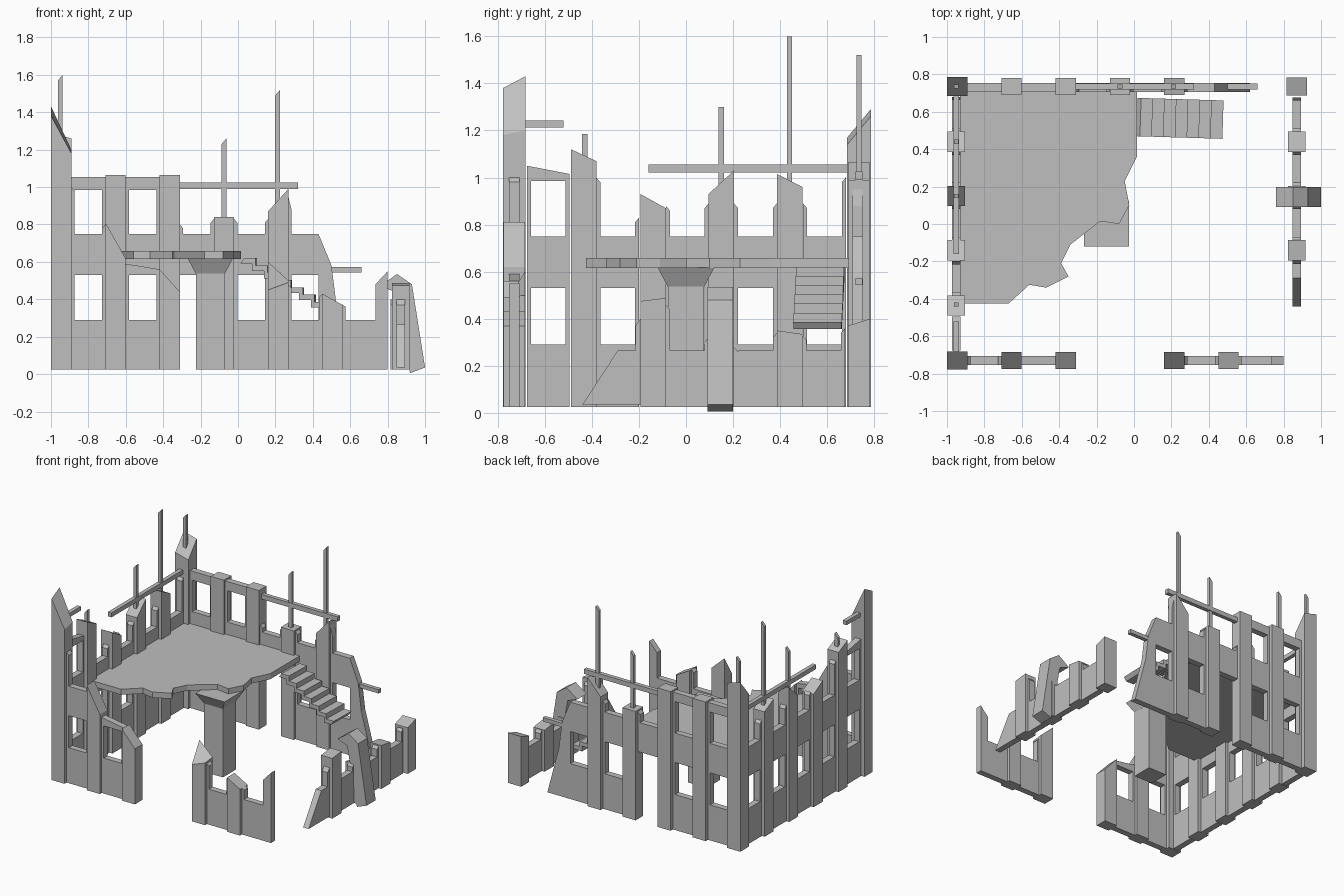
import bpy, bmesh, math

default_cube = bpy.data.objects.get("Cube")
if default_cube:
    bpy.data.objects.remove(default_cube, do_unlink=True)

concrete = bpy.data.materials.new("concrete_grey")
concrete.use_nodes = True
grey = (0.52, 0.52, 0.52, 1)
concrete.diffuse_color = grey
concrete.node_tree.nodes["Principled BSDF"].inputs["Base Color"].default_value = grey

GROUND, SILL, PIER, HALF = 0.025, 0.75, 0.108, 0.054
LOWER, UPPER = (0.29, 0.53), (0.75, 0.985)
LEFT, RIGHT, FRONT, BACK = -0.95, 0.87, -0.73, 0.735


def finish(bm, name):
    bmesh.ops.recalc_face_normals(bm, faces=bm.faces)
    mesh = bpy.data.meshes.new(name)
    bm.to_mesh(mesh)
    bm.free()
    mesh.materials.append(concrete)
    obj = bpy.data.objects.new(name, mesh)
    bpy.context.collection.objects.link(obj)
    return obj


def panel(name, axis, offset, thickness, outline, holes=()):
    """Flat outline with holes, given thickness about its own plane."""
    bm = bmesh.new()
    for loop in (outline, *holes):
        verts = [bm.verts.new((u, v, 0)) for u, v in loop]
        for i, vert in enumerate(verts):
            bm.edges.new((verts[i - 1], vert))
    bmesh.ops.triangle_fill(bm, use_beauty=True, edges=bm.edges[:], normal=(0, 0, 1))
    for vert in bm.verts:
        u, v = vert.co.x, vert.co.y
        vert.co = {"x": (u, offset, v), "y": (offset, u, v), "z": (u, v, offset)}[axis]
    obj = finish(bm, name)
    solid = obj.modifiers.new("thickness", "SOLIDIFY")
    solid.thickness = thickness
    solid.offset = 0
    return obj


def block(name, x, y, width, depth, base, tops):
    """Box with one top height per corner: -x-y, +x-y, -x+y, +x+y."""
    bm = bmesh.new()
    bmesh.ops.create_cube(bm, size=1)
    for vert in bm.verts:
        corner = (vert.co.x > 0) + 2 * (vert.co.y > 0)
        vert.co.z = tops[corner] if vert.co.z > 0 else base
        vert.co.x = x + vert.co.x * width
        vert.co.y = y + vert.co.y * depth
    return finish(bm, name)


def bay(name, axis, offset, centre, left, right, sill=None, windows=(LOWER,), base=GROUND):
    """Wall between two piers; with a sill, only broken strips rise beside the piers."""
    a, b = centre - 0.145 + HALF, centre + 0.145 - HALF
    inner_a, inner_b = a + 0.017, b - 0.017
    outline = [(a, base), (b, base), (b, right)]
    if sill:
        outline += [(inner_b, right - 0.02), (inner_b, sill), (inner_a, sill), (inner_a, left - 0.02)]
    outline.append((a, left))
    holes = [[(inner_a, lo), (inner_b, lo), (inner_b, hi), (inner_a, hi)] for lo, hi in windows]
    panel(name, axis, offset, 0.046, outline, holes)


def piers(name, axis, offset, rows):
    """Piers along a wall: position, top at the start side, top at the end side."""
    for i, (place, start, end) in enumerate(rows):
        if axis == "x":
            block(f"{name}_{i}", place, offset, PIER, 0.09, GROUND, (start, end, start, end))
        else:
            block(f"{name}_{i}", offset, place, 0.092, PIER, GROUND, (start, start, end, end))


# Corner piers with broken tops
block("front_left_corner", -0.945, FRONT, PIER, 0.095, GROUND, (1.38, 1.18, 1.43, 1.2))
block("back_left_corner", -0.945, BACK, PIER, 0.1, GROUND, (1.17, 1.14, 1.29, 1.26))
block("back_right_corner", RIGHT, BACK, PIER, 0.095, GROUND, (0.37, 0.37, 0.4, 0.4))

# Back wall
piers("back_pier", "x", BACK, [(-0.655, 1.065, 1.065), (-0.365, 1.065, 1.065),
                               (-0.075, 0.84, 0.84), (0.215, 0.87, 0.99)])
for i, middle in enumerate((-0.8, -0.51)):
    bay(f"back_tall_bay_{i}", "x", BACK - 0.005, middle, 1.053, 1.053, windows=(LOWER, UPPER))
bay("back_doorway_bay", "x", BACK - 0.005, -0.22, 0.8, 0.83, SILL, (), LOWER[1])
bay("back_stair_bay", "x", BACK - 0.005, 0.07, 0.83, 0.83, SILL)
panel("back_broken_end", "x", BACK - 0.005, 0.046,
      [(0.269, GROUND), (0.62, GROUND), (0.525, 0.38), (0.5, 0.58), (0.43, SILL),
       (0.286, SILL), (0.286, 0.88), (0.269, 0.95)],
      [[(0.286, LOWER[0]), (0.43, LOWER[0]), (0.43, LOWER[1]), (0.286, LOWER[1])]])

# Left wall
piers("left_pier", "y", LEFT, [(-0.435, 1.12, 1.07), (-0.14, 0.93, 0.87),
                               (0.15, 0.93, 1.03), (0.44, 1.015, 0.96)])
bay("left_tall_bay", "y", LEFT, -0.585, 1.05, 1.015, windows=(LOWER, UPPER))
for i, (middle, start, end) in enumerate([(-0.29, 1.0, 0.83), (0.005, 0.88, 0.89),
                                          (0.295, 0.89, 0.89), (0.588, 0.89, 1.0)]):
    bay(f"left_low_bay_{i}", "y", LEFT, middle, start, end, SILL)

# Front wall, two remaining pieces
piers("front_pier", "x", FRONT, [(-0.655, 0.81, 0.62), (-0.365, 0.56, 0.44), (0.505, 0.43, 0.37)])
block("front_peaked_pier", 0.215, FRONT, PIER, 0.09, GROUND, (0.45, 0.49, 0.6, 0.5))
bay("front_corner_bay", "x", FRONT, -0.8, 1.0, 0.8, SILL)
bay("front_sloped_bay", "x", FRONT, -0.51, 0.59, 0.56)
bay("front_low_bay", "x", FRONT, 0.36, 0.48, 0.43, LOWER[0], ())
panel("front_broken_end", "x", FRONT, 0.046,
      [(0.559, GROUND), (0.8, GROUND), (0.8, 0.55), (0.735, 0.48), (0.735, LOWER[0]),
       (0.576, LOWER[0]), (0.576, 0.36), (0.559, 0.37)])

# Right wall, mostly collapsed
piers("right_pier", "y", RIGHT, [(-0.14, 0.475, 0.488), (0.15, 0.32, 0.3), (0.44, 0.35, 0.335)])
panel("right_broken_end", "y", RIGHT, 0.046,
      [(-0.44, 0.035), (-0.194, 0.035), (-0.194, 0.4), (-0.215, 0.37), (-0.215, 0.265), (-0.29, 0.265)])
for i, (middle, start, end) in enumerate([(0.005, 0.46, 0.32), (0.295, 0.28, 0.34), (0.585, 0.33, 0.36)]):
    bay(f"right_low_bay_{i}", "y", RIGHT, middle, start, end, 0.265, ())
panel("leaning_slab", "x", 0.145, PIER,
      [(0.92, 0.005), (1.0, 0.035), (0.93, 0.48), (0.85, 0.535), (0.76, 0.47), (0.84, 0.44)])

# Broken upper floor and its supporting column
panel("upper_floor", "z", 0.636, 0.042,
      [(-0.93, 0.71), (0.015, 0.71), (0.015, 0.36), (-0.05, 0.23), (-0.025, 0.1), (-0.08, 0.0),
       (-0.18, 0.015), (-0.34, -0.11), (-0.39, -0.21), (-0.35, -0.28), (-0.47, -0.34),
       (-0.56, -0.325), (-0.67, -0.425), (-0.93, -0.425)])
block("floor_column", -0.148, 0.0, 0.155, 0.155, GROUND, [0.54] * 4)
bm = bmesh.new()
bmesh.ops.create_cone(bm, cap_ends=True, segments=4, radius1=0.11, radius2=0.17, depth=0.08)
column_cap = finish(bm, "column_cap")
column_cap.location = (-0.148, 0, 0.577)
column_cap.rotation_euler.z = math.pi / 4

# Stair flight with stepped underside
tread, riser, steps = 0.063, 0.039, 7
path = []
for i in range(steps):
    height = 0.62 - riser * i
    path += [(0.035 + tread * i, height), (0.035 + tread * (i + 1), height)]
underside = [(x - 0.02, z - 0.03) for x, z in reversed(path)]
stairs = panel("stairs", "x", 0.565, 0.205, path + underside)
stairs.rotation_euler.z = -0.03
stairs.location = (-0.017, 0.0075, 0)

# Exposed upright bars
for i, (x, y, base, top) in enumerate([(LEFT, -0.43, 1.0, 1.185), (LEFT, 0.15, 0.9, 1.3),
                                       (LEFT, 0.44, 0.9, 1.6), (LEFT, BACK, 1.1, 1.45),
                                       (-0.075, BACK, 0.8, 1.26), (0.212, BACK, 0.85, 1.52)]):
    block(f"upright_bar_{i}", x, y, 0.026, 0.022, base, (top - 0.03, top, top - 0.03, top))

# Exposed level bars
for name, x, y, width, depth, base, top in [
        ("left_long_bar", LEFT, 0.27, 0.03, 0.86, 1.022, 1.055),
        ("left_short_bar", LEFT, -0.61, 0.03, 0.18, 1.212, 1.242),
        ("back_long_bar", 0.005, BACK, 0.63, 0.03, 0.99, 1.025),
        ("back_short_bar", 0.565, BACK, 0.19, 0.03, 0.543, 0.572)]:
    block(name, x, y, width, depth, base, [top] * 4)
